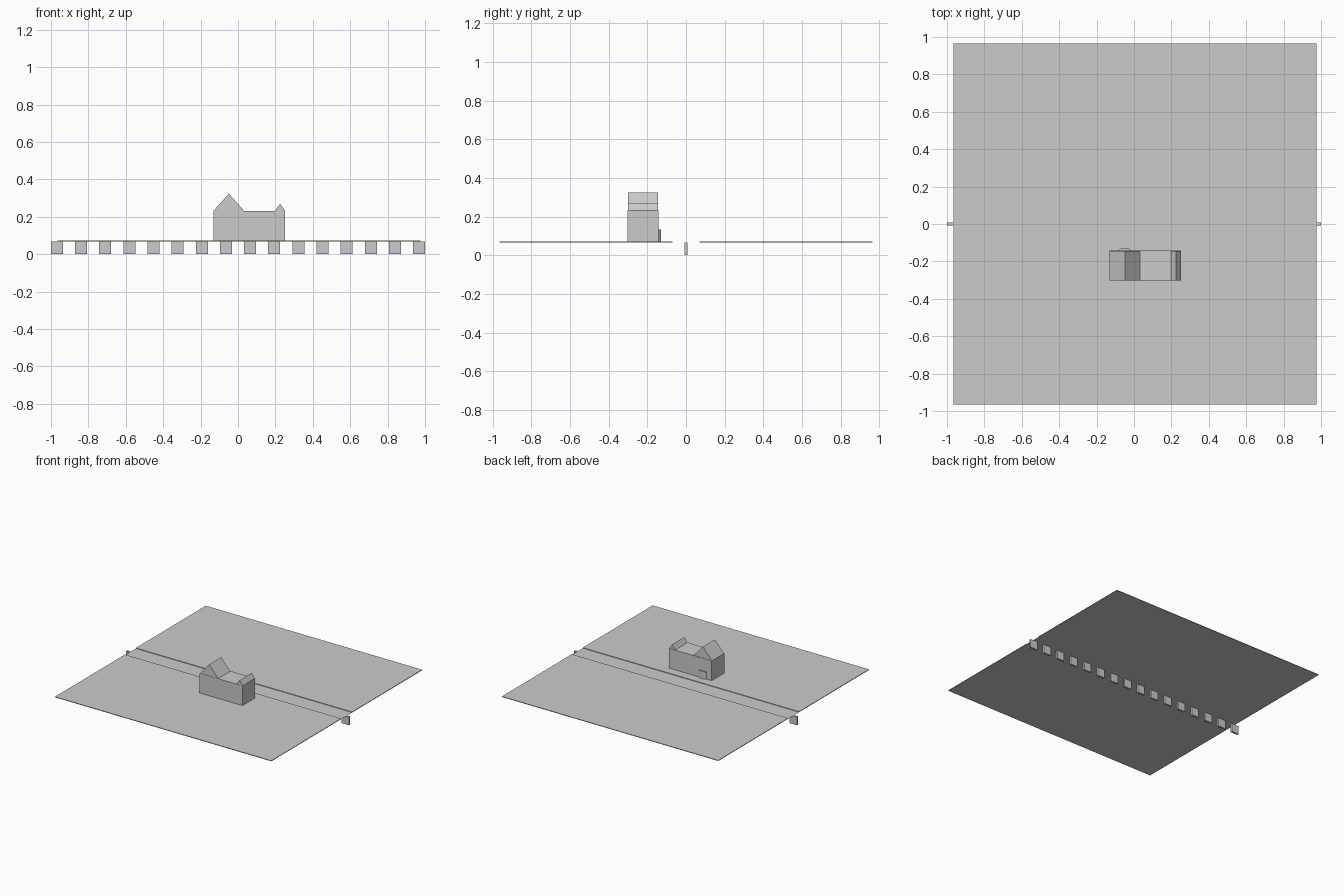
import bpy
import bmesh

cube = bpy.data.objects.get("Cube")
if cube:
    bpy.data.objects.remove(cube, do_unlink=True)

grey = bpy.data.materials.new("plain_grey")
grey.use_nodes = True
colour = (0.6, 0.6, 0.6, 1)
grey.diffuse_color = colour
grey.node_tree.nodes["Principled BSDF"].inputs["Base Color"].default_value = colour


def prism(name, profile, axis, start, end):
    """Extrude a flat profile along y (profile in x, z) or z (profile in x, y)."""
    bm = bmesh.new()
    place = (lambda a, b: (a, start, b)) if axis == "y" else (lambda a, b: (a, b, start))
    face = bm.faces.new([bm.verts.new(place(a, b)) for a, b in profile])
    if end != start:
        grown = bmesh.ops.extrude_face_region(bm, geom=[face])
        moved = [v for v in grown["geom"] if isinstance(v, bmesh.types.BMVert)]
        step = end - start
        bmesh.ops.translate(bm, verts=moved, vec=(0, step, 0) if axis == "y" else (0, 0, step))
        bmesh.ops.recalc_face_normals(bm, faces=bm.faces)
    mesh = bpy.data.meshes.new(name)
    bm.to_mesh(mesh)
    bm.free()
    mesh.materials.append(grey)
    obj = bpy.data.objects.new(name, mesh)
    bpy.context.collection.objects.link(obj)
    return obj


def box(name, x, y, z):
    corners = [(x[0], y[0]), (x[1], y[0]), (x[1], y[1]), (x[0], y[1])]
    return prism(name, corners, "z", *z)


# Ground: two thin slabs with a sunken strip between them
ground_x = (-0.965, 0.975)
low, high = 0.067, 0.072
box("front_ground", ground_x, (-0.966, -0.07), (low, high))
box("back_ground", ground_x, (0.07, 0.966), (low, high))
box("middle_strip", ground_x, (-0.07, 0.07), (low, low))

# Row of blocks under the strip
count, half = 16, 0.032
for i in range(count):
    x = (1 - half) * (2 * i / (count - 1) - 1)
    box(f"block_{i + 1}", (x - half, x + half), (-0.008, 0.008), (0, low))

# House body with two gabled roofs
back, front, eaves = -0.142, -0.303, 0.232
box("house_walls", (-0.131, 0.252), (front, back), (low, eaves))


def gable(name, left, right, peak):
    profile = [(left, eaves), (right, eaves), ((left + right) / 2, peak)]
    prism(name, profile, "y", front + 0.002, back - 0.003)


gable("large_roof", -0.131, 0.033, 0.324)
gable("small_roof", 0.198, 0.252, 0.27)

# Shallow porch with chamfered corners on the back wall
porch = [(-0.084, back), (-0.076, back + 0.009), (-0.064, back + 0.012),
         (-0.036, back + 0.012), (-0.024, back + 0.009), (-0.016, back)]
prism("back_porch", porch, "z", high, 0.132)
